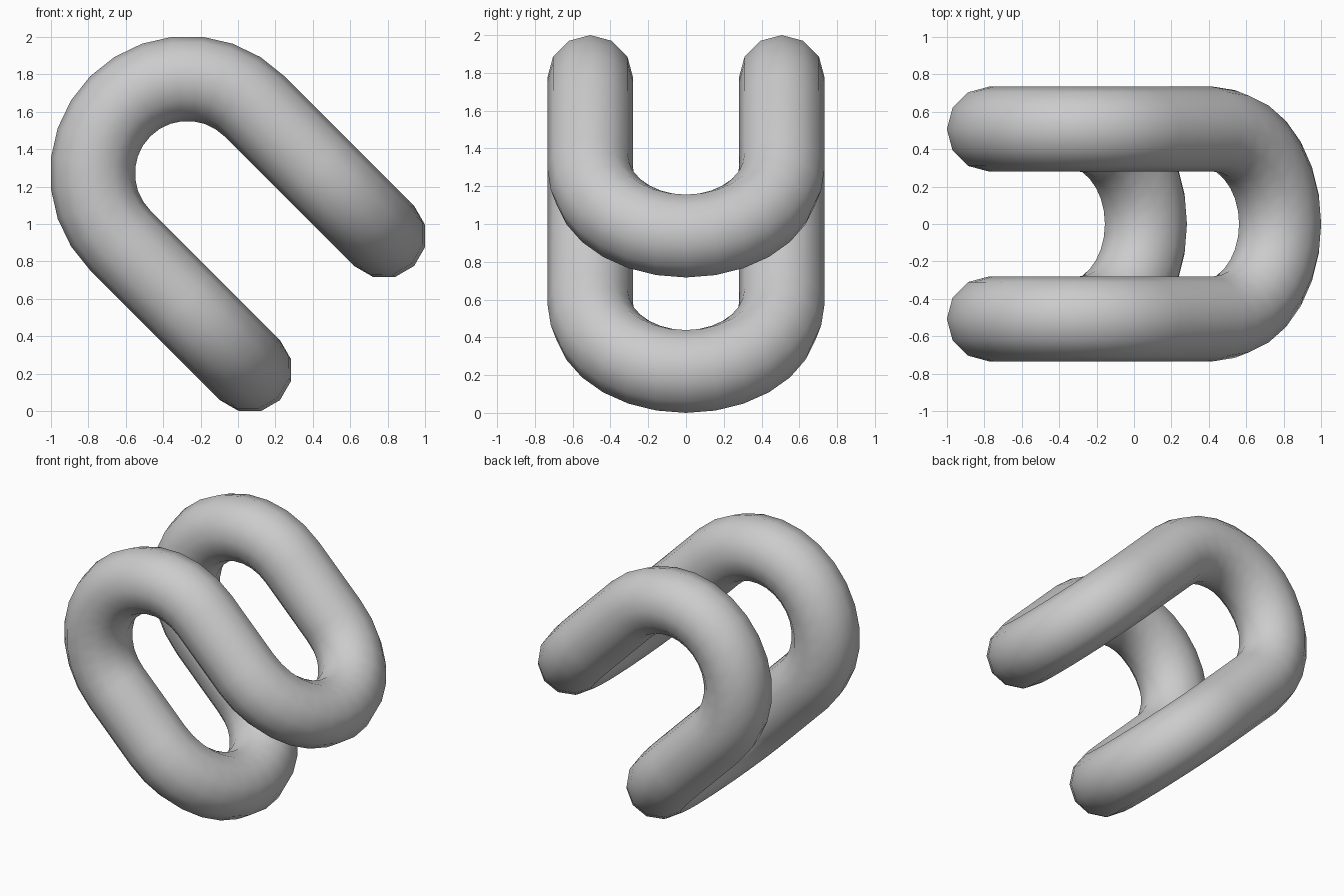
import bpy, bmesh
from math import sin, cos, pi
from mathutils import Vector

if "Cube" in bpy.data.objects:
    bpy.data.objects.remove(bpy.data.objects["Cube"])

R, r = 0.507, 0.227        # bend radius, tube radius
BEND_STEPS, SIDES = 14, 12
k = (R + r) * cos(pi / BEND_STEPS / 2)
S = 2 ** 0.5 * (2 - k - r * cos(pi / 12)) - 2 * R   # straight leg length

y = Vector((0, 1, 0))
n = Vector((1, 0, 1)).normalized()     # across the legs
d = Vector((1, 0, -1)).normalized()    # down along the legs
mid = Vector((k - 1, 0, 2 - k))        # centre of the big bends

# Closed path: four half-turns (centre, start direction, middle direction) joined by straight legs
bends = [
    (mid - y * R, -n, -d),
    (mid + n * R + d * S, -y, d),
    (mid + y * R, n, -d),
    (mid - n * R + d * S, y, d),
]
path = []
for c, a, b in bends:
    for i in range(BEND_STEPS + 1):
        t = pi * i / BEND_STEPS
        path.append((c + R * (a * cos(t) + b * sin(t)), b * cos(t) - a * sin(t)))

# Sweep a round section along the path without twist
bm = bmesh.new()
rings, ref, last = [], y.copy(), path[0][1]
for p, tan in path:
    ref.rotate(last.rotation_difference(tan))
    ref = (ref - tan * ref.dot(tan)).normalized()
    side = tan.cross(ref)
    rings.append([bm.verts.new(p + r * (ref * cos(2 * pi * j / SIDES) + side * sin(2 * pi * j / SIDES)))
                  for j in range(SIDES)])
    last = tan
for i, ring in enumerate(rings):
    nxt = rings[(i + 1) % len(rings)]
    for j in range(SIDES):
        q = (j + 1) % SIDES
        bm.faces.new((ring[j], ring[q], nxt[q], nxt[j])).smooth = True
bmesh.ops.recalc_face_normals(bm, faces=bm.faces)

mesh = bpy.data.meshes.new("folded_tube_loop")
bm.to_mesh(mesh)
bm.free()
bpy.context.collection.objects.link(bpy.data.objects.new("folded_tube_loop", mesh))
